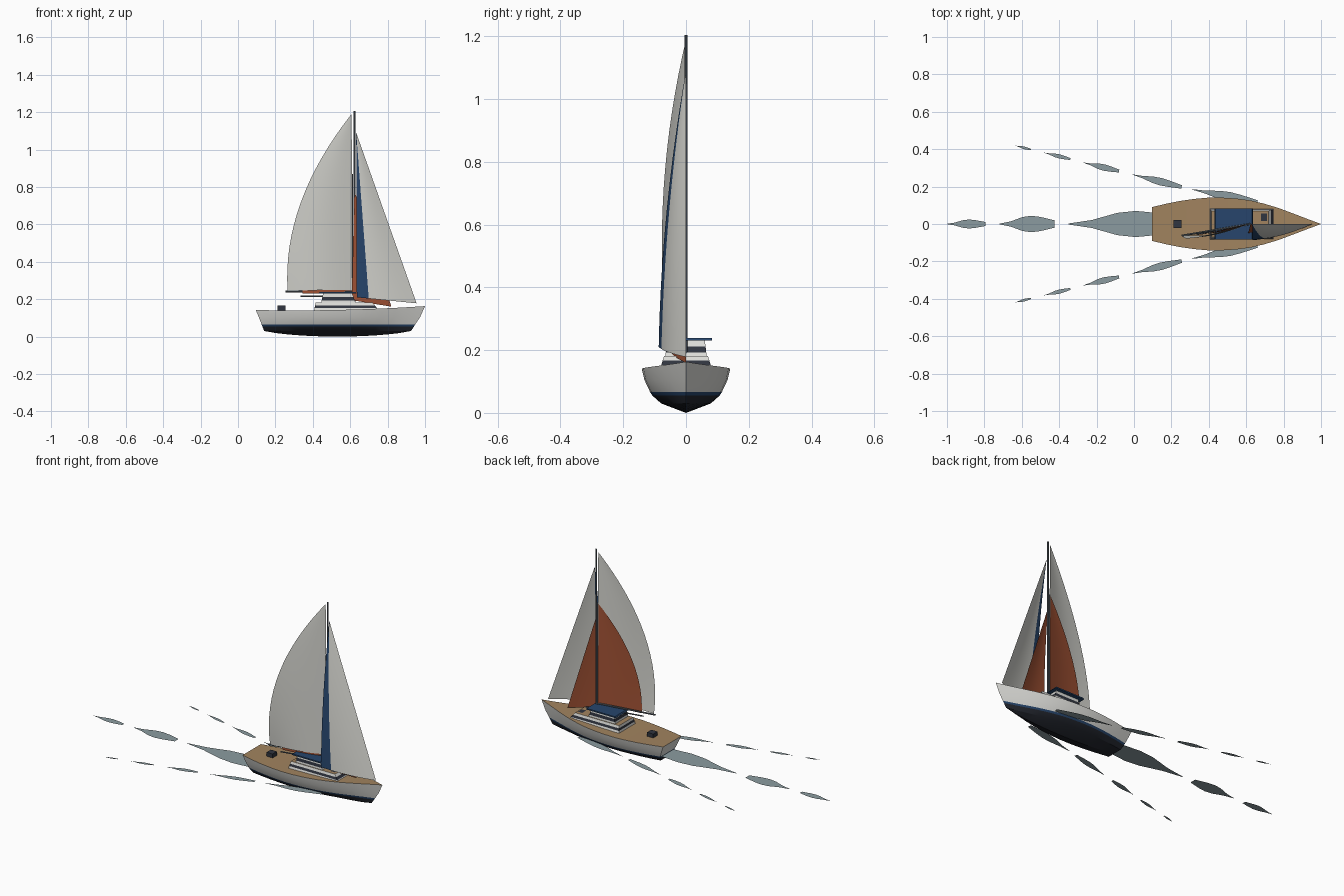
import bpy, bmesh, math
from mathutils import Vector

if "Cube" in bpy.data.objects:
    bpy.data.objects.remove(bpy.data.objects["Cube"])


def mat(name, rgb):
    m = bpy.data.materials.new(name)
    m.diffuse_color = (*rgb, 1)
    m.use_nodes = True
    m.node_tree.nodes["Principled BSDF"].inputs["Base Color"].default_value = m.diffuse_color
    return m


WHITE = mat("hull white", (0.72, 0.72, 0.69))
SAIL = mat("sail cloth", (0.66, 0.66, 0.62))
TEAK = mat("teak tan", (0.36, 0.23, 0.115))
NAVY = mat("navy blue", (0.02, 0.06, 0.15))
BOTTOM = mat("bottom paint", (0.016, 0.019, 0.027))
RUST = mat("rust orange", (0.36, 0.085, 0.035))
SPAR = mat("spar grey", (0.10, 0.12, 0.14))
GLASS = mat("dark glass", (0.03, 0.035, 0.05))
WATER = mat("wake water", (0.26, 0.33, 0.35))


def make(name, bm, mats, smooth=None, recalc=True):
    if recalc:
        bmesh.ops.recalc_face_normals(bm, faces=bm.faces)
    me = bpy.data.meshes.new(name)
    bm.to_mesh(me)
    bm.free()
    for m in mats:
        me.materials.append(m)
    ob = bpy.data.objects.new(name, me)
    bpy.context.collection.objects.link(ob)
    if smooth:
        bpy.context.view_layer.objects.active = ob
        ob.select_set(True)
        bpy.ops.object.shade_smooth_by_angle(angle=math.radians(smooth))
        ob.select_set(False)
    return ob


# Hull: lofted stations, deck edge down to the keel, mirrored in y
BEAM = [0.09, 0.108, 0.123, 0.134, 0.141, 0.141, 0.136, 0.126, 0.108, 0.085, 0.057, 0.028, 0.0]
N = len(BEAM) - 1
# (height, beam factor); None = sheer line
LEVELS = [(None, 1.0), (0.105, 0.94), (0.066, 0.81), (0.055, 0.76), (0.03, 0.56), (0.0, 0.0)]


def sheer(u):
    return 0.142 - 0.018 * u + 0.039 * u * u


def hull_point(u, beam, lv, side):
    z, f = LEVELS[lv]
    k = 1.0 if z is None else max(0.0, (z - 0.03) / 0.115)   # 1 at deck, 0 at chine
    x0, x1 = 0.14 - 0.045 * k, 0.925 + 0.075 * k
    if z is None:
        z = sheer(u)
    elif f == 0:
        z = 0.03 - 0.03 * (4 * u * (1 - u)) ** 0.8
    return (x0 + (x1 - x0) * u, side * beam * f, z)


bm = bmesh.new()
for side in (1, -1):
    rows = [[bm.verts.new(hull_point(i / N, b, lv, side)) for lv in range(len(LEVELS))]
            for i, b in enumerate(BEAM)]
    for i in range(N):
        for lv in range(len(LEVELS) - 1):
            f = bm.faces.new((rows[i][lv], rows[i + 1][lv], rows[i + 1][lv + 1], rows[i][lv + 1]))
            f.material_index = 0 if lv < 2 else (1 if lv == 2 else 2)
# transom
for lv in range(len(LEVELS) - 1):
    q = [bm.verts.new(hull_point(0, BEAM[0], a, s)) for a, s in ((lv, 1), (lv, -1), (lv + 1, -1), (lv + 1, 1))]
    f = bm.faces.new(q)
    f.material_index = 0 if lv < 2 else (1 if lv == 2 else 2)
# deck
for i in range(N):
    q = [bm.verts.new(hull_point(j / N, BEAM[j], 0, s)) for j, s in ((i, 1), (i, -1), (i + 1, -1), (i + 1, 1))]
    bm.faces.new(q).material_index = 3
bmesh.ops.remove_doubles(bm, verts=bm.verts, dist=0.0004)
bmesh.ops.dissolve_degenerate(bm, edges=bm.edges, dist=0.0002)
make("hull", bm, [WHITE, NAVY, BOTTOM, TEAK], 25)


# Tapered box from a lower and an upper rectangle (x0, x1, half width, z)
def frustum(name, lo, hi, m, top=None):
    bm = bmesh.new()
    a, b = [[bm.verts.new(p) for p in ((x0, -w, z), (x1, -w, z), (x1, w, z), (x0, w, z))]
            for x0, x1, w, z in (lo, hi)]
    for i in range(4):
        j = (i + 1) % 4
        bm.faces.new((a[i], a[j], b[j], b[i]))
    bm.faces.new(a[::-1])
    bm.faces.new(b).material_index = 1
    return make(name, bm, [m, top or m])


# A wall made of bands between two rectangles
def banded(name, lo, hi, cuts, top):
    def mix(t):
        return [p + (q - p) * t for p, q in zip(lo, hi)]
    for k, (t0, t1, m) in enumerate(cuts):
        frustum(f"{name}_{k + 1}", mix(t0), mix(t1), m, top if t1 == 1 else m)


banded("lower_cabin", (0.405, 0.76, 0.085, 0.13), (0.415, 0.72, 0.07, 0.182),
       [(0, 0.45, WHITE), (0.45, 0.72, GLASS), (0.72, 1, WHITE)], TEAK)
banded("upper_cabin", (0.445, 0.63, 0.066, 0.18), (0.455, 0.61, 0.06, 0.232),
       [(0, 0.25, WHITE), (0.25, 0.6, GLASS), (0.6, 1, WHITE)], WHITE)
frustum("canopy", (0.43, 0.635, 0.083, 0.230), (0.435, 0.63, 0.083, 0.238), NAVY)
frustum("stern_box", (0.212, 0.254, 0.021, 0.135), (0.212, 0.254, 0.021, 0.165), GLASS)
# foredeck hatch windows
for y in (0.035, -0.035):
    bm = bmesh.new()
    q = [bm.verts.new((x, y + d, 0.185)) for x, d in ((0.68, -0.02), (0.71, -0.02), (0.71, 0.02), (0.68, 0.02))]
    bm.faces.new(q)
    make("hatch_window", bm, [GLASS], recalc=False)


# Spars
def rod(name, a, b, r, m):
    a, b = Vector(a), Vector(b)
    bm = bmesh.new()
    bmesh.ops.create_cone(bm, cap_ends=True, segments=8, radius1=r, radius2=r, depth=(b - a).length)
    rot = (b - a).to_track_quat('Z', 'Y').to_matrix().to_4x4()
    bmesh.ops.transform(bm, matrix=rot, verts=bm.verts)
    bmesh.ops.translate(bm, vec=(a + b) / 2, verts=bm.verts)
    make(name, bm, [m], 40)


rod("mast", (0.622, 0, 0.17), (0.622, 0, 1.205), 0.005, SPAR)
rod("inner_mast", (0.612, 0, 0.17), (0.612, 0, 0.87), 0.004, SPAR)
rod("main_boom", (0.622, 0, 0.242), (0.255, -0.062, 0.242), 0.005, SPAR)
rod("inner_boom", (0.612, 0, 0.215), (0.335, -0.056, 0.215), 0.004, SPAR)


# Sails: grid from luff to leech, with roach, twist and belly
def sail(name, tack, head, clew, roach, twist, belly, mats, strip=2.0):
    tack, head, clew = Vector(tack), Vector(head), Vector(clew)
    S, T = 10, 16
    bm = bmesh.new()
    g = []
    for j in range(T + 1):
        t = j / T
        luff, leech = tack.lerp(head, t), clew.lerp(head, t)
        leech.x -= roach * 4 * t * (1 - t)
        leech.y -= twist * t * (1 - t)
        row = []
        for i in range(S + 1):
            s = i / S
            p = luff.lerp(leech, s)
            p.y -= belly * math.sin(math.pi * s) * (1 - t)
            row.append(bm.verts.new(p))
        g.append(row)
    for j in range(T):
        for i in range(S):
            f = bm.faces.new((g[j][i], g[j + 1][i], g[j + 1][i + 1], g[j][i + 1]))
            if (i + 0.5) / S > strip:
                f.material_index = 1
    bmesh.ops.remove_doubles(bm, verts=bm.verts, dist=0.0002)
    make(name, bm, mats, 60)


sail("mainsail", (0.615, 0, 0.25), (0.607, 0, 1.19), (0.265, -0.062, 0.246), 0.1, 0.16, 0.022, [SAIL])
sail("jib", (0.955, 0, 0.178), (0.632, 0, 1.09), (0.635, -0.087, 0.21), 0, 0.07, 0.015, [SAIL, NAVY], 0.8)
sail("inner_mainsail", (0.612, 0, 0.232), (0.604, 0, 0.865), (0.345, -0.055, 0.23), 0.07, 0.08, 0.01, [RUST])
sail("staysail", (0.82, 0, 0.16), (0.622, 0, 0.78), (0.608, -0.05, 0.195), 0, 0.03, 0.008, [RUST])


# Wake patches: pointed at the aft end, blunt at the fore end
def patch(name, aft, fore, half):
    a, b = Vector((*aft, 0)), Vector((*fore, 0))
    n = Vector((-(b - a).y, (b - a).x, 0)).normalized()
    prof = [(0, 0.04), (0.2, 0.3), (0.42, 0.85), (0.58, 1), (0.75, 0.85), (1, 0.45)]
    pts = [a.lerp(b, t) + n * w * half for t, w in prof]
    pts += [a.lerp(b, t) - n * w * half for t, w in reversed(prof)]
    bm = bmesh.new()
    f = bm.faces.new([bm.verts.new((p.x, p.y, 0.062)) for p in reversed(pts)])
    f.normal_update()
    if f.normal.z < 0:
        f.normal_flip()
    make(name, bm, [WATER], recalc=False)


for aft, fore, half in ((-0.35, 0.27, 0.07), (-0.72, -0.425, 0.044), (-1.0, -0.795, 0.024)):
    patch("centre_wake", (aft, 0), (fore, 0), half)
for side in (1, -1):
    for (x0, y0), (x1, y1), half in (((0.31, 0.185), (0.66, 0.115), 0.026),
                                     ((-0.01, 0.265), (0.255, 0.198), 0.02),
                                     ((-0.27, 0.328), (-0.08, 0.283), 0.017),
                                     ((-0.48, 0.381), (-0.34, 0.347), 0.011),
                                     ((-0.635, 0.419), (-0.55, 0.398), 0.007)):
        patch("side_wake", (x0, side * y0), (x1, side * y1), half)
